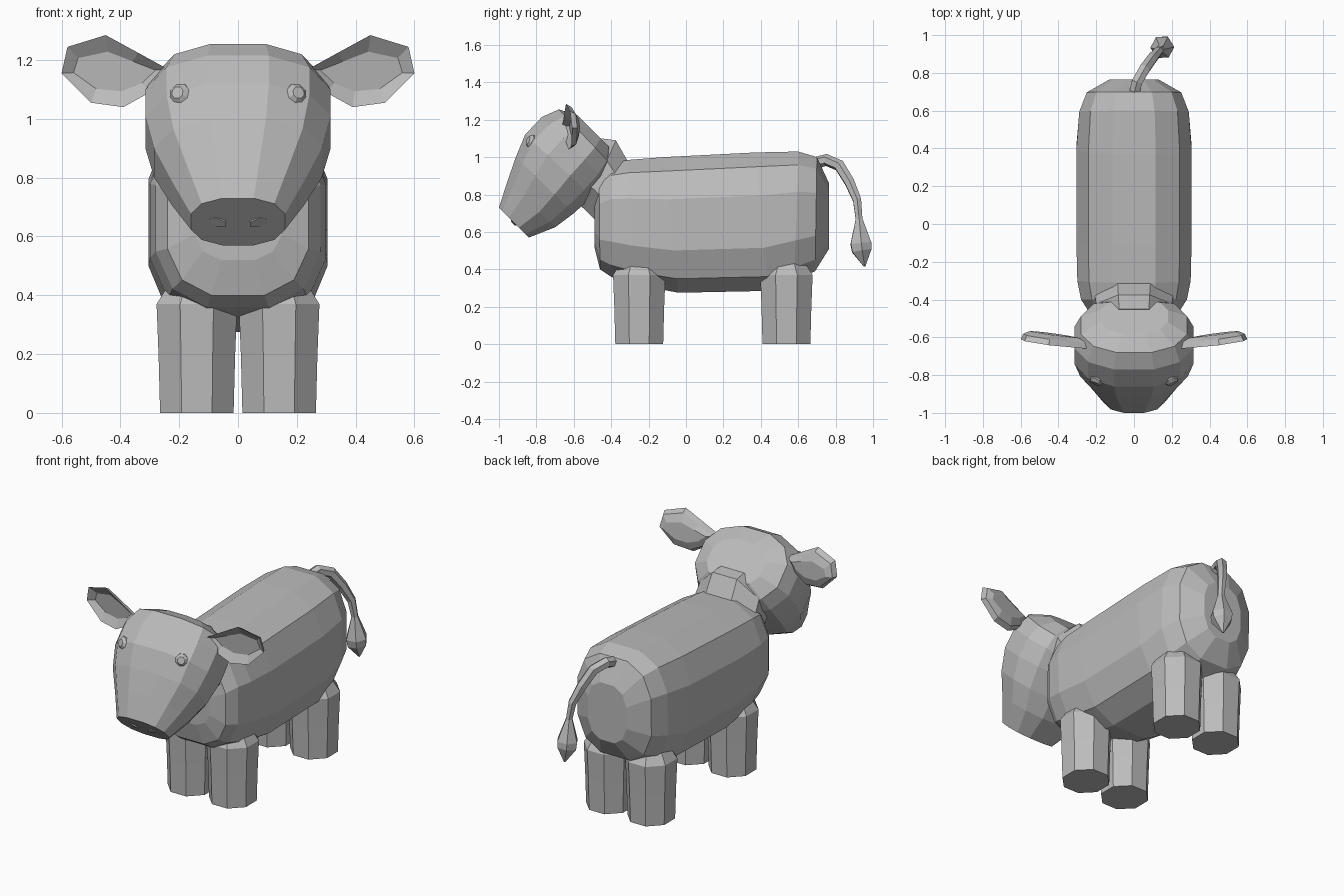
import bpy
import bmesh
import math
from mathutils import Vector

if "Cube" in bpy.data.objects:
    bpy.data.objects.remove(bpy.data.objects["Cube"], do_unlink=True)

GREY = (0.5, 0.5, 0.5, 1)
mat = bpy.data.materials.new("plain grey")
mat.use_nodes = True
mat.diffuse_color = GREY
mat.node_tree.nodes["Principled BSDF"].inputs["Base Color"].default_value = GREY


def skin(name, loops):
    """Bridge matching point loops into a closed, flat-shaded mesh."""
    bm = bmesh.new()
    rows = [[bm.verts.new(p) for p in loop] for loop in loops]
    n = len(rows[0])
    for a, b in zip(rows, rows[1:]):
        for i in range(n):
            j = (i + 1) % n
            bm.faces.new((a[i], a[j], b[j], b[i]))
    bm.faces.new(rows[0])
    bm.faces.new(rows[-1])
    bmesh.ops.recalc_face_normals(bm, faces=bm.faces)
    mesh = bpy.data.meshes.new(name)
    bm.to_mesh(mesh)
    bm.free()
    mesh.materials.append(mat)
    obj = bpy.data.objects.new(name, mesh)
    bpy.context.collection.objects.link(obj)
    return obj


def ring(center, u, v, n, power=2.0):
    """Rounded-box outline whose flats reach the ends of u and v."""
    c, u, v = Vector(center), Vector(u), Vector(v)
    reach = math.cos(math.pi / n) ** (2 / power)
    pts = []
    for i in range(n):
        a = 2 * math.pi * (i + 0.5) / n
        x = math.copysign(abs(math.cos(a)) ** (2 / power), math.cos(a)) / reach
        y = math.copysign(abs(math.sin(a)) ** (2 / power), math.sin(a)) / reach
        pts.append(c + u * x + v * y)
    return pts


def profile_loft(name, sections, n, power):
    """Sections give top (y, z), bottom (y, z) and half width."""
    loops = []
    for top, bottom, w in sections:
        t, b = Vector((0, *top)), Vector((0, *bottom))
        loops.append(ring((t + b) / 2, (w, 0, 0), (t - b) / 2, n, power))
    return skin(name, loops)


# Body
profile_loft("body", [
    ((-.49, .80), (-.49, .52), .15),
    ((-.465, .91), (-.46, .40), .24),
    ((-.40, .965), (-.40, .36), .28),
    ((-.31, .985), (-.28, .32), .30),
    ((-.12, 1.0), (-.04, .275), .305),
    ((.37, 1.025), (.44, .285), .305),
    ((.60, 1.03), (.58, .34), .29),
    ((.70, 1.0), (.69, .39), .25),
    ((.765, .86), (.765, .51), .13),
], 12, 2.7)

# Neck collar
profile_loft("neck", [
    ((-.45, 1.10), (-.58, .75), .19),
    ((-.375, 1.09), (-.54, .72), .20),
    ((-.31, .975), (-.48, .66), .21),
], 8, 2.0)

# Head, from the muzzle to the back of the skull
profile_loft("head", [
    ((-1.0, .73), (-.84, .57), .16),
    ((-.955, .87), (-.70, .625), .225),
    ((-.91, 1.0), (-.60, .70), .285),
    ((-.86, 1.12), (-.50, .79), .315),
    ((-.77, 1.215), (-.43, .87), .315),
    ((-.68, 1.255), (-.39, .95), .28),
    ((-.58, 1.225), (-.395, 1.04), .18),
], 12, 2.4)

# Nostrils and eyes
for side, sx in (("left", 1), ("right", -1)):
    out = Vector((0, -.707, -.707))
    center = Vector((sx * .07, -.92, .65))
    u, v = (.03, 0, sx * .006), (0, -.012, .012)
    skin(side + "_nostril", [ring(center - out * .003, u, v, 6),
                             ring(center + out * .004, u, v, 6)])
    center = Vector((sx * .2, -.832, 1.085))
    out = Vector((sx * .4, -.85, .3)).normalized()
    across = out.cross(Vector((0, 0, 1))).normalized()
    up = across.cross(out)
    skin(side + "_eye", [ring(center + out * d, across * r, up * r, 8)
                         for d, r in ((-.03, .038), (0, .035), (.015, .02))])

# Ears: cupped leaves
EAR = [(.24, 1.17), (.34, 1.225), (.45, 1.285), (.58, 1.245),
       (.60, 1.155), (.50, 1.055), (.39, 1.04), (.30, 1.09)]


def ear_loop(sx, scale, depth):
    loop = []
    for x, z in EAR:
        px = .42 + (x - .42) * (.5 + .5 * scale)
        pz = 1.16 + (z - 1.16) * scale
        y = -.655 + .14 * (px - .24) - .09 * (pz - 1.16) + depth
        loop.append((sx * px, y, pz))
    return loop


for side, sx in (("left", 1), ("right", -1)):
    skin(side + "_ear", [ear_loop(sx, .45, .045), ear_loop(sx, .85, .025),
                         ear_loop(sx, 1, -.005), ear_loop(sx, .55, .025)])

# Legs
for place, y in (("front", -.25), ("back", .537)):
    for side, sx in (("left", 1), ("right", -1)):
        skin(f"{place}_{side}_leg", [
            ring((sx * .14, y, z), (r, 0, 0), (0, r + .003, 0), 8)
            for z, r in ((0, .125), (.19, .13), (.37, .137), (.43, .10))])

# Tail with a pointed tuft
TAIL = [((0, .68, .965), .028), ((.015, .75, .985), .028),
        ((.055, .82, .955), .028), ((.095, .875, .865), .026),
        ((.13, .915, .77), .022), ((.145, .925, .67), .018),
        ((.15, .935, .54), .055), ((.15, .94, .50), .052),
        ((.155, .955, .415), .004)]
pts = [Vector(p) for p, r in TAIL]
loops = []
for i, (p, r) in enumerate(TAIL):
    along = (pts[min(i + 1, len(pts) - 1)] - pts[max(i - 1, 0)]).normalized()
    side = Vector((.88, -.47, 0))
    side = (side - along * side.dot(along)).normalized()
    loops.append(ring(p, side * r, along.cross(side) * r, 6))
skin("tail", loops)
